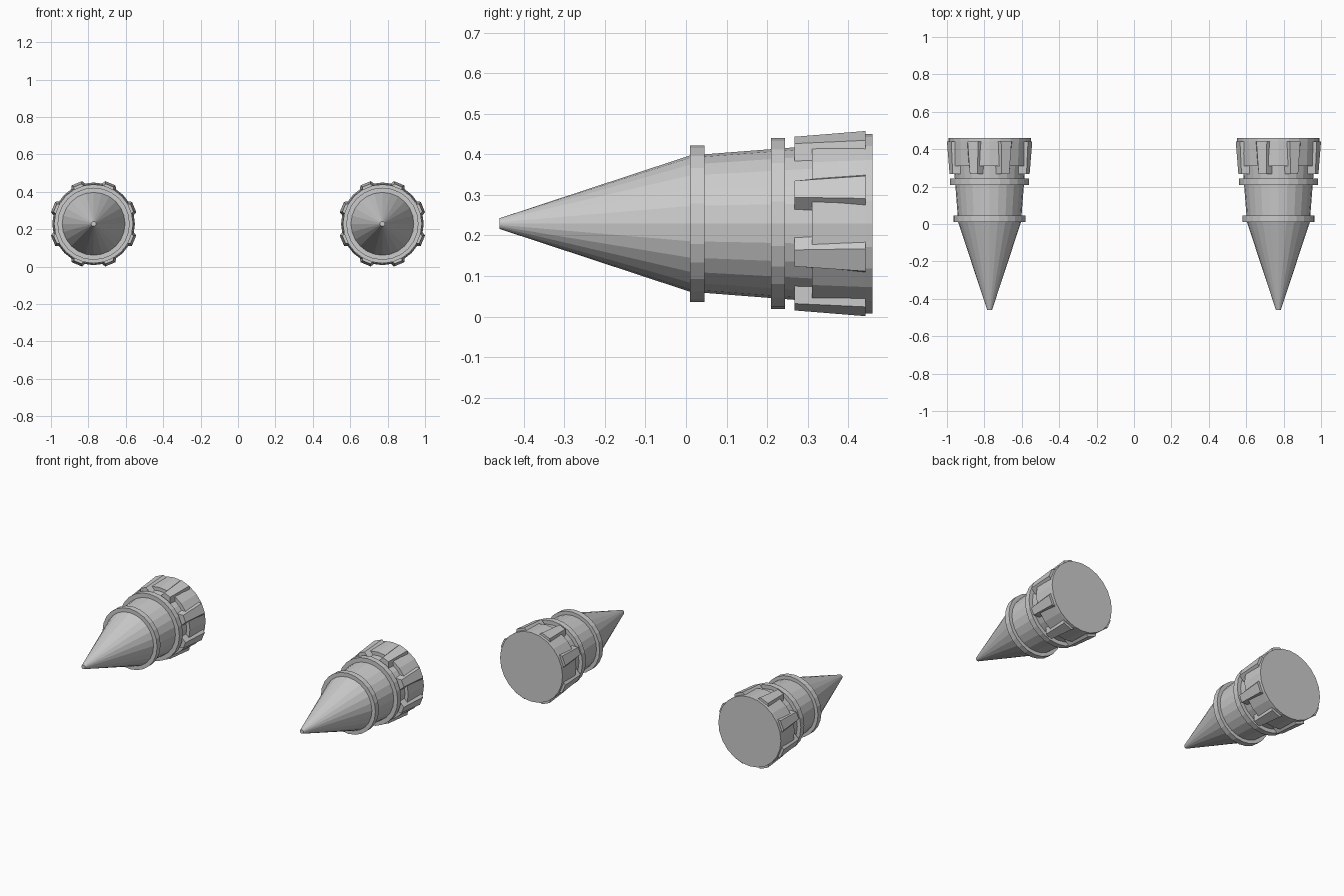
import bpy, bmesh
from math import sin, cos, pi

if "Cube" in bpy.data.objects:
    bpy.data.objects.remove(bpy.data.objects["Cube"])

CX, CZ, SIDES = 0.772, 0.229, 24


def finish(name, bm):
    bmesh.ops.recalc_face_normals(bm, faces=bm.faces)
    me = bpy.data.meshes.new(name)
    bm.to_mesh(me)
    bm.free()
    ob = bpy.data.objects.new(name, me)
    bpy.context.collection.objects.link(ob)
    return ob


def lathe(name, cx, profile):
    """Closed solid turned about the y axis from (y, radius) points."""
    bm = bmesh.new()
    rings = [[bm.verts.new((cx + r * cos(2 * pi * i / SIDES), y,
                            CZ + r * sin(2 * pi * i / SIDES)))
              for i in range(SIDES)] for y, r in profile]
    for a, b in zip(rings, rings[1:]):
        for i in range(SIDES):
            j = (i + 1) % SIDES
            bm.faces.new((a[i], a[j], b[j], b[i]))
    bm.faces.new(rings[0])
    bm.faces.new(rings[-1])
    return finish(name, bm)


def ribs(name, cx):
    """Eight tapered ribs with trapezoid cross-sections."""
    bm = bmesh.new()
    # y, base radius, base half width, top radius, top half width
    sections = [(0.267, 0.180, 0.039, 0.2225, 0.022),
                (0.442, 0.190, 0.054, 0.2345, 0.030)]
    for k in range(8):
        a = pi / 8 + k * pi / 4
        ends = []
        for y, rb, wb, rt, wt in sections:
            ends.append([bm.verts.new((cx + r * cos(a) - w * sin(a), y,
                                       CZ + r * sin(a) + w * cos(a)))
                         for r, w in ((rb, -wb), (rt, -wt), (rt, wt), (rb, wb))])
        f, b = ends
        for i in range(4):
            j = (i + 1) % 4
            bm.faces.new((f[i], f[j], b[j], b[i]))
        bm.faces.new(f)
        bm.faces.new(b)
    return finish(name, bm)


for side, cx in (("left", -CX), ("right", CX)):
    # Pointed nose and flared barrel
    lathe(side + "_cone_body", cx,
          [(-0.46, 0.013), (0.01, 0.168), (0.32, 0.192)])
    # Two raised bands
    lathe(side + "_front_band", cx, [(0.01, 0.193), (0.045, 0.193)])
    lathe(side + "_rear_band", cx, [(0.209, 0.211), (0.244, 0.211)])
    # Rear collar with flat end
    lathe(side + "_collar", cx, [(0.311, 0.214), (0.442, 0.221), (0.46, 0.221)])
    # Grip ribs around the collar
    ribs(side + "_grip_ribs", cx)
